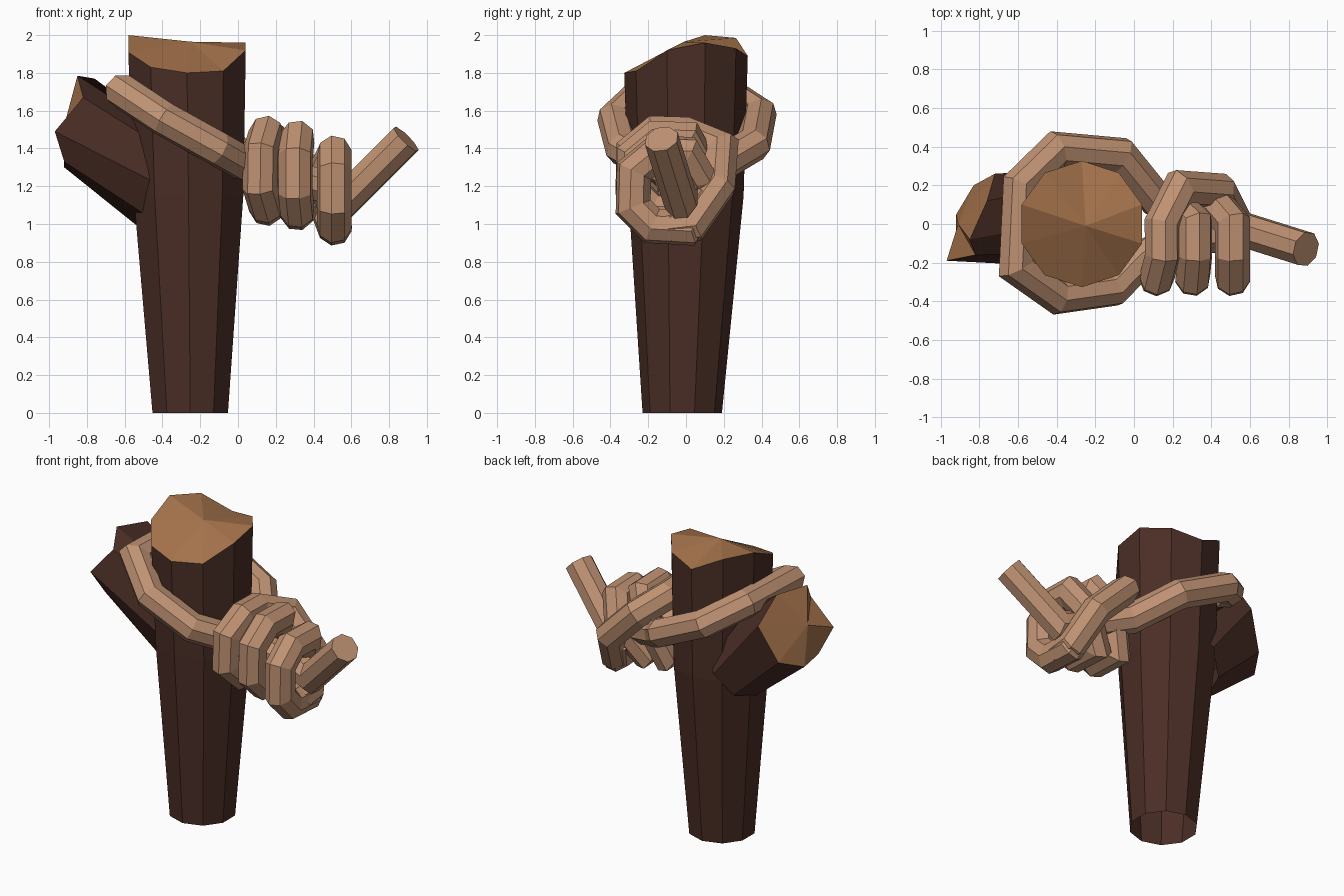
import bpy, bmesh, math
from mathutils import Vector

if "Cube" in bpy.data.objects:
    bpy.data.objects.remove(bpy.data.objects["Cube"])


def material(name, rgb):
    m = bpy.data.materials.new(name)
    m.diffuse_color = (*rgb, 1)
    m.use_nodes = True
    m.node_tree.nodes["Principled BSDF"].inputs["Base Color"].default_value = m.diffuse_color
    return m


BARK = material("dark bark", (0.069, 0.027, 0.019))
WOOD = material("cut wood", (0.376, 0.171, 0.071))
ROPE = material("tan rope", (0.52, 0.285, 0.17))


def finish(bm, name, mats):
    me = bpy.data.meshes.new(name)
    bm.to_mesh(me)
    bm.free()
    for m in mats:
        me.materials.append(m)
    ob = bpy.data.objects.new(name, me)
    bpy.context.collection.objects.link(ob)
    return ob


def loft(name, rings, tip):
    """Bark skin through rings, closed at the end by a fan of cut wood."""
    bm = bmesh.new()
    vs = [[bm.verts.new(p) for p in r] for r in rings]
    n = len(rings[0])
    for lo, hi in zip(vs, vs[1:]):
        for k in range(n):
            j = (k + 1) % n
            bm.faces.new((lo[k], lo[j], hi[j], hi[k]))
    c = bm.verts.new(tip)
    for k in range(n):
        f = bm.faces.new((vs[-1][k], vs[-1][(k + 1) % n], c))
        f.material_index = 1
    bmesh.ops.recalc_face_normals(bm, faces=bm.faces)
    return finish(bm, name, (BARK, WOOD))


def tube(name, path, r=0.093, sides=8):
    """Faceted rope swept along a path with mitred corners."""
    pts = [Vector(p) for p in path]
    dirs = [(b - a).normalized() for a, b in zip(pts, pts[1:])]
    a = dirs[0].orthogonal().normalized()
    b = dirs[0].cross(a)
    offs = []
    for k in range(sides):
        t = 2 * math.pi * (k + 0.5) / sides
        offs.append((a * math.cos(t) + b * math.sin(t)) * r)
    bm = bmesh.new()
    rings = []
    for i, p in enumerate(pts):
        d = dirs[max(i - 1, 0)]
        e = dirs[min(i, len(dirs) - 1)]
        n = (d + e).normalized()
        rings.append([bm.verts.new(p + o - d * (o.dot(n) / d.dot(n))) for o in offs])
        q = d.rotation_difference(e)
        offs = [q @ o for o in offs]
    for lo, hi in zip(rings, rings[1:]):
        for k in range(sides):
            j = (k + 1) % sides
            bm.faces.new((lo[k], lo[j], hi[j], hi[k]))
    bm.faces.new(rings[0])
    bm.faces.new(rings[-1])
    bmesh.ops.recalc_face_normals(bm, faces=bm.faces)
    return finish(bm, name, (ROPE,))


# Trunk: ten sides, open underneath, jagged sawn top
def trunk_ring(cx, cy, r, heights):
    ring = []
    for k, z in enumerate(heights):
        t = math.radians(-90 + 36 * k)
        ring.append((cx + r * math.cos(t), cy + r * math.sin(t), z))
    return ring


top = (1.80, 1.81, 1.92, 1.96, 1.93, 1.89, 1.985, 2.0, 1.91, 1.83)
loft("trunk", [trunk_ring(-0.253, -0.02, 0.21, [0] * 10),
               trunk_ring(-0.262, 0, 0.305, [1.15] * 10),
               trunk_ring(-0.27, 0, 0.327, top)], (-0.25, -0.01, 1.965))

# Branch stub: leaves the trunk on the left, with a splintered end
stub_base = []
for k in range(8):
    t = math.radians(45 * k)
    s = 0.25 * math.sin(t)
    stub_base.append((-0.40 + 0.56 * s, 0.03 - 0.25 * math.cos(t), 1.20 + 0.82 * s))
stub_end = [(-0.97, -0.19, 1.49), (-0.82, -0.16, 1.67), (-0.85, -0.08, 1.785),
            (-0.76, 0.12, 1.77), (-0.72, 0.26, 1.60), (-0.83, 0.20, 1.36),
            (-0.92, 0.05, 1.30), (-0.92, -0.10, 1.33)]
loft("branch_stub", [stub_base, stub_end], (-0.91, 0.0, 1.56))

# Rope: free tail, through the knot, round the trunk, back into the knot
tube("rope_loop", [(0.89, -0.13, 1.45), (0.57, -0.03, 1.13), (0.36, 0.0, 1.2),
                   (0.12, 0.12, 1.28), (-0.07, 0.355, 1.42), (-0.40, 0.385, 1.58),
                   (-0.59, 0.20, 1.70), (-0.61, -0.22, 1.70), (-0.39, -0.375, 1.555),
                   (-0.11, -0.335, 1.40), (0.03, -0.19, 1.32), (0.2, -0.08, 1.27),
                   (0.45, -0.06, 1.2)])


# Knot: three front coils, with one strand crossing diagonally behind them
def coil(x, zc, lean):
    prof = [(0.0, -0.20), (-0.18, -0.19), (-0.28, -0.09),
            (-0.275, 0.1), (-0.16, 0.195), (0.0, 0.19)]
    return [(x + lean * (abs(z) - 0.1), y, zc + z) for y, z in prof]


tube("rope_knot", [(0.45, 0.1, 1.14)] + coil(0.51, 1.18, 0) + [(0.45, 0.07, 1.25)]
     + coil(0.305, 1.26, 0.1) + [(0.24, 0.07, 1.32)]
     + coil(0.12, 1.285, 0.3)
     + [(0.24, 0.185, 1.40), (0.44, 0.17, 1.20), (0.51, 0.03, 1.0), (0.51, -0.1, 0.985)])
